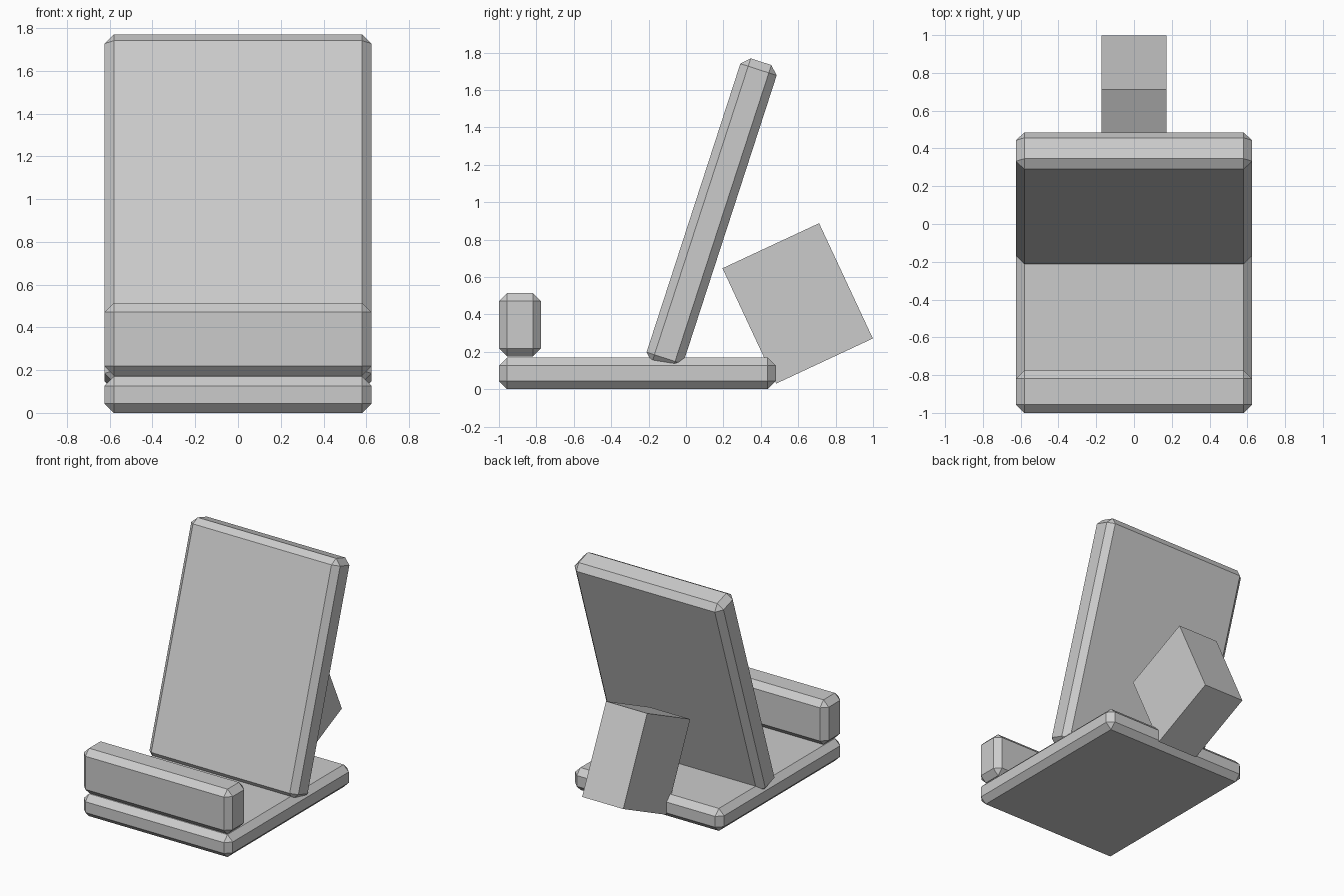
import bpy
import bmesh
from math import radians

old = bpy.data.objects.get("Cube")
if old:
    bpy.data.objects.remove(old, do_unlink=True)

# Single plain grey finish
grey = bpy.data.materials.new("light_grey")
grey.use_nodes = True
colour = (0.6, 0.6, 0.6, 1)
grey.diffuse_color = colour
grey.node_tree.nodes["Principled BSDF"].inputs["Base Color"].default_value = colour


def block(name, size, centre, tilt=0, chamfer=0.0):
    """Box tilted about x, with optional flat chamfered edges."""
    mesh = bpy.data.meshes.new(name)
    bm = bmesh.new()
    bmesh.ops.create_cube(bm, size=1)
    bmesh.ops.scale(bm, vec=size, verts=bm.verts)
    bm.to_mesh(mesh)
    bm.free()
    mesh.materials.append(grey)
    obj = bpy.data.objects.new(name, mesh)
    bpy.context.collection.objects.link(obj)
    obj.location = centre
    obj.rotation_euler.x = radians(tilt)
    if chamfer:
        bevel = obj.modifiers.new("chamfer", 'BEVEL')
        bevel.width = chamfer
        bevel.segments = 1
        bevel.limit_method = 'NONE'
    return obj


WIDTH = 1.25
EDGE = 0.044

# Flat base plate
block("base", (WIDTH, 1.48, 0.17), (0, -0.26, 0.085), chamfer=EDGE)
# Front lip that stops the device sliding off
block("front_lip", (WIDTH, 0.225, 0.34), (0, -0.8875, 0.345), chamfer=EDGE)
# Leaning back rest
block("back_rest", (WIDTH, 0.204, 1.71), (0, 0.137, 0.938), -18, EDGE)
# Sharp-edged support block behind the rest
block("rear_support", (0.345, 0.57, 0.68), (0, 0.597, 0.459), 25)
